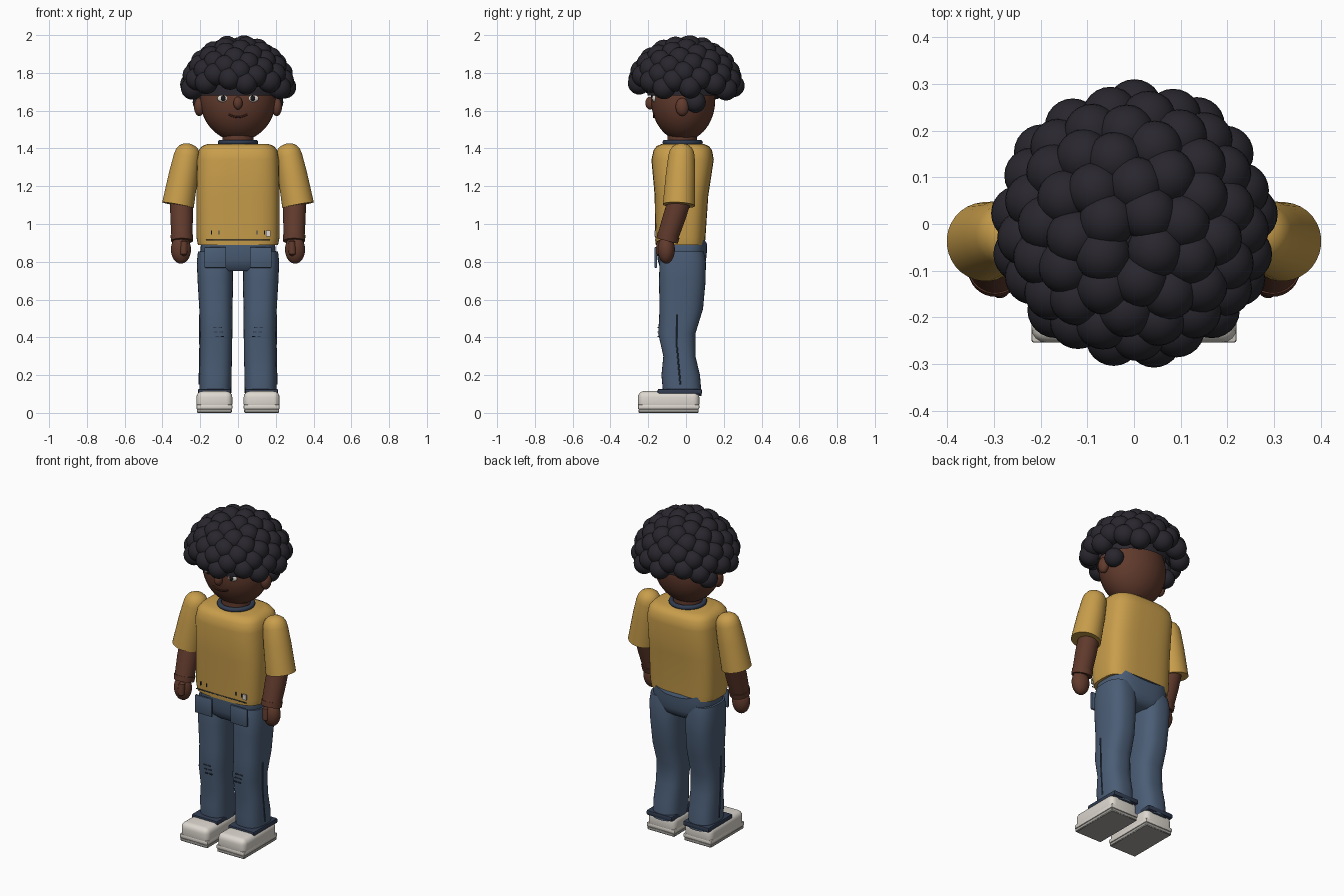
import bpy, bmesh, math
from mathutils import Vector, Matrix

if "Cube" in bpy.data.objects:
    bpy.data.objects.remove(bpy.data.objects["Cube"])

def mat(name, r, g, b):
    m = bpy.data.materials.new(name)
    m.diffuse_color = (r, g, b, 1)
    m.use_nodes = True
    m.node_tree.nodes["Principled BSDF"].inputs["Base Color"].default_value = m.diffuse_color
    return m

HAIR = mat("hair", .022, .02, .027)
SKIN = mat("skin", .12, .043, .026)
SHIRT = mat("shirt", .58, .34, .07)
DENIM = mat("denim", .07, .11, .18)
DARK = mat("dark_denim", .03, .045, .08)
WHITE = mat("off_white", .72, .68, .62)
SOLE = mat("sole", .38, .37, .34)
BLACK = mat("black", .01, .01, .012)
LIP = mat("lip", .05, .015, .01)

def finish(name, bm, m, angle=40):
    bmesh.ops.recalc_face_normals(bm, faces=bm.faces[:])
    me = bpy.data.meshes.new(name)
    bm.to_mesh(me)
    bm.free()
    me.materials.append(m)
    ob = bpy.data.objects.new(name, me)
    bpy.context.collection.objects.link(ob)
    bpy.ops.object.select_all(action='DESELECT')
    ob.select_set(True)
    bpy.context.view_layer.objects.active = ob
    bpy.ops.object.shade_smooth_by_angle(angle=math.radians(angle))
    return ob

def loft(name, rings, m, power=2, n=32, mtx=None, wave=0):
    """Closed stack of superelliptic rings: (z, cx, cy, rx, ry)."""
    bm = bmesh.new()
    rows = []
    for i, (z, cx, cy, rx, ry) in enumerate(rings):
        row = []
        for k in range(n):
            a = 2 * math.pi * k / n
            c, s = math.cos(a), math.sin(a)
            dz = -wave * math.cos(4 * a) if i >= len(rings) - 2 else 0
            row.append(bm.verts.new((cx + rx * math.copysign(abs(c) ** (2 / power), c),
                                     cy + ry * math.copysign(abs(s) ** (2 / power), s), z + dz)))
        rows.append(row)
    for r0, r1 in zip(rows, rows[1:]):
        for k in range(n):
            j = (k + 1) % n
            bm.faces.new((r0[k], r0[j], r1[j], r1[k]))
    bm.faces.new(rows[0])
    bm.faces.new(rows[-1])
    if mtx:
        bm.transform(mtx)
    return finish(name, bm, m)

def limb(name, a, b, profile, m):
    """Round form along a-b; profile holds (fraction, radius)."""
    a, b = Vector(a), Vector(b)
    d = b - a
    mtx = Matrix.Translation(a) @ d.to_track_quat('Z', 'Y').to_matrix().to_4x4()
    return loft(name, [(t * d.length, 0, 0, r, r) for t, r in profile], m, mtx=mtx)

def ball(name, c, r, m, u=24, v=16):
    bm = bmesh.new()
    bmesh.ops.create_uvsphere(bm, u_segments=u, v_segments=v, radius=1)
    bm.transform(Matrix.Translation(c) @ Matrix.Diagonal((*r, 1)))
    return finish(name, bm, m)

def box(name, c, size, m, bevel=0, seg=3):
    bm = bmesh.new()
    bmesh.ops.create_cube(bm, size=1)
    bm.transform(Matrix.Translation(c) @ Matrix.Diagonal((*size, 1)))
    if bevel:
        bmesh.ops.bevel(bm, geom=bm.edges[:], offset=bevel, segments=seg, profile=.5, affect='EDGES')
    return finish(name, bm, m)

def tube(name, pts, r, m):
    cu = bpy.data.curves.new(name, 'CURVE')
    cu.dimensions = '3D'
    cu.bevel_depth = r
    cu.bevel_resolution = 2
    cu.use_fill_caps = True
    sp = cu.splines.new('POLY')
    sp.points.add(len(pts) - 1)
    for p, co in zip(sp.points, pts):
        p.co = (*co, 1)
    cu.materials.append(m)
    bpy.context.collection.objects.link(bpy.data.objects.new(name, cu))

# head, neck and collar
def face_y(x, z):
    return -.015 - .17 * math.sqrt(max(0, 1 - (x / .2) ** 2 - ((z - 1.66) / .22) ** 2))

ball("head", (0, -.015, 1.66), (.2, .17, .22), SKIN, 40, 28)
loft("neck", [(1.38, 0, -.02, .085, .08), (1.5, 0, -.02, .08, .078)], SKIN)
bpy.ops.mesh.primitive_torus_add(location=(0, -.018, 1.432), major_radius=.093, minor_radius=.014,
                                 major_segments=40, minor_segments=10)
collar = bpy.context.object
collar.name = "collar"
collar.data.materials.append(DARK)
bpy.ops.object.shade_smooth()

# face
ball("nose", (0, -.19, 1.64), (.024, .025, .034), SKIN)
mouth = [(x / 100, 1.566 + 6 * (x / 100) ** 2) for x in range(-5, 6)]
tube("mouth", [(x, face_y(x, z) - .002, z) for x, z in mouth], .005, LIP)

# hair: cap plus spiral of curls
bm = bmesh.new()
bmesh.ops.create_uvsphere(bm, u_segments=48, v_segments=24, radius=1)
bmesh.ops.bisect_plane(bm, geom=bm.verts[:] + bm.edges[:] + bm.faces[:], plane_co=(0, 0, 0),
                       plane_no=(0, 0, -1), clear_outer=True)
bm.transform(Matrix.Translation((0, -.005, 1.68)) @ Matrix.Diagonal((.215, .2, .26, 1)))
finish("hair_cap", bm, HAIR)
N = 66
for i in range(N):
    h = 1 - (i + .8) / (N + .3)
    a = i * math.pi * (3 - math.sqrt(5)) + .6
    r = math.sqrt(1 - h * h)
    y = .252 * r * math.sin(a)
    z = 1.705 + .237 * h + (.03 * (1 - h) * -y / .252 if y < 0 else 0)
    ball("hair_curl", (.25 * r * math.cos(a), y, z), (.06, .06, .06), HAIR, 24, 14)

# shirt body
loft("shirt_body", [(.89, 0, -.03, .212, .13), (.93, 0, -.03, .22, .133), (1.15, 0, -.024, .22, .142),
                    (1.34, 0, -.018, .217, .165), (1.39, 0, -.017, .208, .155), (1.413, 0, -.017, .19, .138),
                    (1.424, 0, -.017, .16, .11)], SHIRT, power=3.4, n=48)
box("hem_tag", (.16, -.163, .95), (.022, .008, .032), WHITE)
tube("hem_line", [(-.17 + .034 * k, -.161, .915) for k in range(11)], .003, DARK)

# trousers hip
loft("hips", [(.75, 0, -.025, .12, .09), (.775, 0, -.022, .165, .118), (.81, 0, -.022, .19, .128),
              (.87, 0, -.022, .2, .133), (.905, 0, -.022, .196, .134)], DENIM, power=3, n=48, wave=.014)

for s in (1, -1):
    # eye, ear, side curls
    ball("eye", (s * .078, -.168, 1.665), (.032, .012, .02), WHITE)
    ball("pupil", (s * .078, -.177, 1.665), (.013, .007, .015), BLACK)
    ball("ear", (s * .205, -.02, 1.62), (.028, .035, .048), SKIN)
    ball("side_curl", (s * .185, .05, 1.645), (.055, .055, .055), HAIR)
    # arm
    limb("sleeve", (s * .258, -.02, 1.425), (s * .318, -.038, 1.1),
         [(0, .012), (.02, .034), (.06, .052), (.12, .064), (.2, .07), (.5, .078), (1, .085)], SHIRT)
    limb("forearm", (s * .3, -.022, 1.16), (s * .297, -.1, .92),
         [(0, .06), (.5, .06), (1, .055)], SKIN)
    limb("wrist", (s * .297, -.092, .94), (s * .297, -.1, .91), [(0, .06), (1, .058)], SKIN)
    ball("hand", (s * .302, -.104, .865), (.053, .045, .075), SKIN)
    limb("thumb", (s * .285, -.135, .915), (s * .288, -.142, .83),
         [(0, .006), (.1, .018), (.5, .02), (.88, .018), (1, .005)], SKIN)
    # leg
    loft("leg", [(z, s * cx, (y0 + y1) / 2, rx, (y1 - y0) / 2) for z, cx, y0, y1, rx in (
        (.09, .12, -.12, .083, .084), (.2, .119, -.13, .074, .085), (.3, .117, -.12, .05, .085),
        (.42, .115, -.147, .05, .085), (.55, .117, -.14, .09, .088), (.7, .12, -.143, .104, .094),
        (.8, .122, -.14, .105, .096), (.855, .122, -.13, .095, .09))], DENIM, power=2.6, n=36)
    tube("side_seam", [(s * .203, -.05, .52), (s * .201, -.048, .35), (s * .205, -.03, .15)], .004, DARK)
    for row in range(3):
        for k in range(2):
            box("knee_stitch", (s * (.083 + .028 * k + .006 * row), -.146, .405 + .024 * row),
                (.018, .008, .006), DARK)
    box("front_pocket", (s * .12, -.16, .823), (.115, .014, .11), DENIM, .005, 2)
    for x in (.1, .14):
        box("belt_loop", (s * x, -.163, .955), (.005, .006, .02), DARK)
    # cuff and shoe
    box("trouser_cuff", (s * .125, -.033, .112), (.175, .235, .03), DARK, .008, 2)
    box("shoe", (s * .125, -.092, .065), (.19, .325, .1), WHITE, .032, 4)
    box("shoe_band", (s * .125, -.092, .032), (.19, .325, .025), WHITE, .006, 2)
    box("shoe_sole", (s * .125, -.092, .011), (.184, .318, .022), SOLE, .004, 1)
